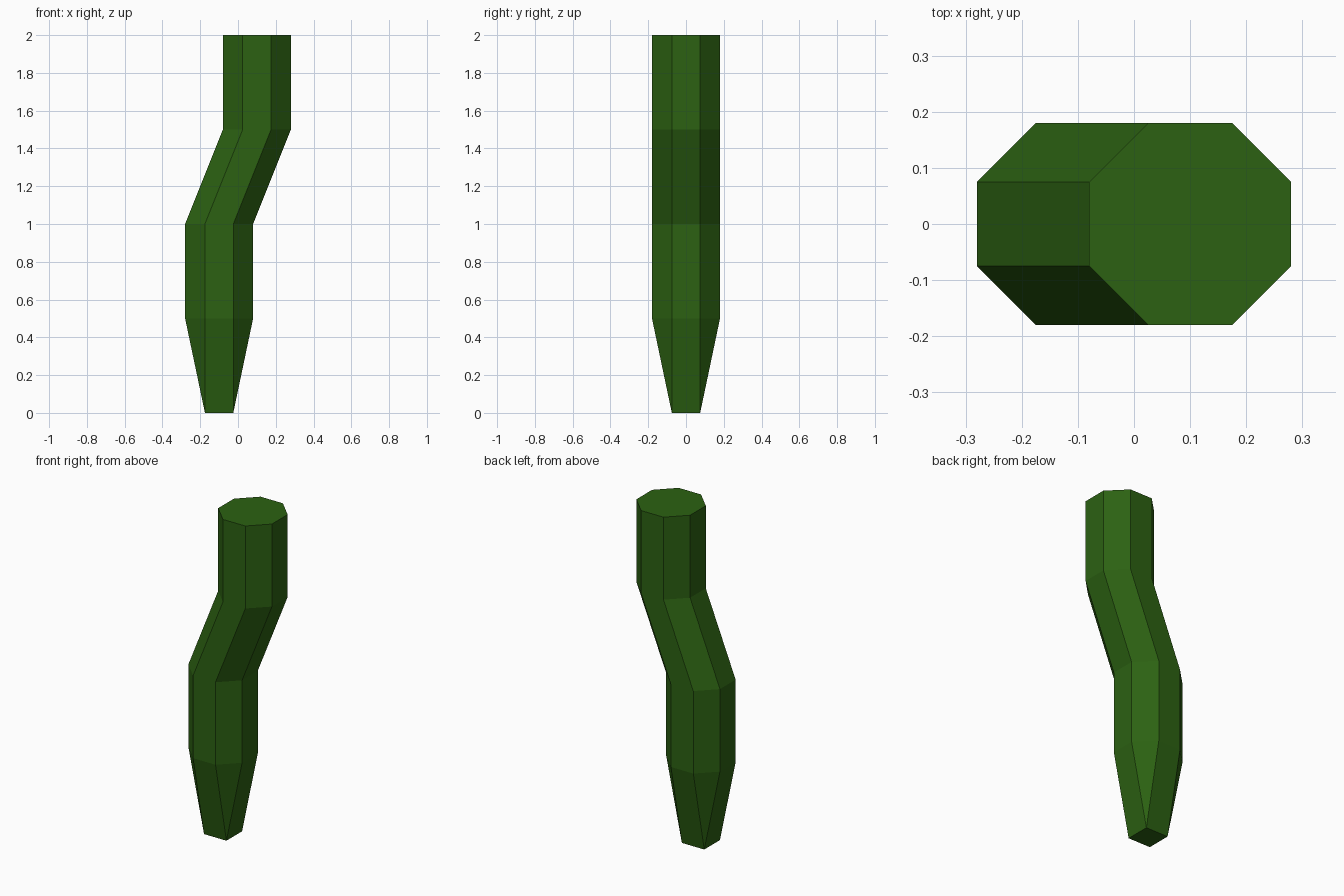
import bpy, bmesh

if "Cube" in bpy.data.objects:
    bpy.data.objects.remove(bpy.data.objects["Cube"])

A, B = 0.075, 0.18   # half length of a flat side, half width of the octagon
# (z, centre x, half width)
SECTIONS = [(0.0, -0.1, A), (0.5, -0.1, B), (1.0, -0.1, B), (1.5, 0.1, B), (2.0, 0.1, B)]


def octagon(bm, z, cx, r):
    pts = [(r, -A), (r, A), (A, r), (-A, r), (-r, A), (-r, -A), (-A, -r), (A, -r)]
    return [bm.verts.new((cx + x, y, z)) for x, y in pts]


# Bent stalk: stacked octagons, the lowest collapsing to a square
bm = bmesh.new()
rings = [octagon(bm, *s) for s in SECTIONS]
for lo, hi in zip(rings, rings[1:]):
    for i in range(8):
        j = (i + 1) % 8
        bm.faces.new((lo[i], lo[j], hi[j], hi[i]))
bmesh.ops.remove_doubles(bm, verts=bm.verts[:], dist=0.0001)
# End caps
bmesh.ops.holes_fill(bm, edges=[e for e in bm.edges if e.is_boundary], sides=0)
bmesh.ops.recalc_face_normals(bm, faces=bm.faces[:])

mesh = bpy.data.meshes.new("bent_stalk")
bm.to_mesh(mesh)
bm.free()
stalk = bpy.data.objects.new("bent_stalk", mesh)
bpy.context.collection.objects.link(stalk)

# Dark green
green = bpy.data.materials.new("dark_green")
green.diffuse_color = (0.025, 0.12, 0.006, 1)
green.use_nodes = True
green.node_tree.nodes["Principled BSDF"].inputs["Base Color"].default_value = green.diffuse_color
mesh.materials.append(green)
